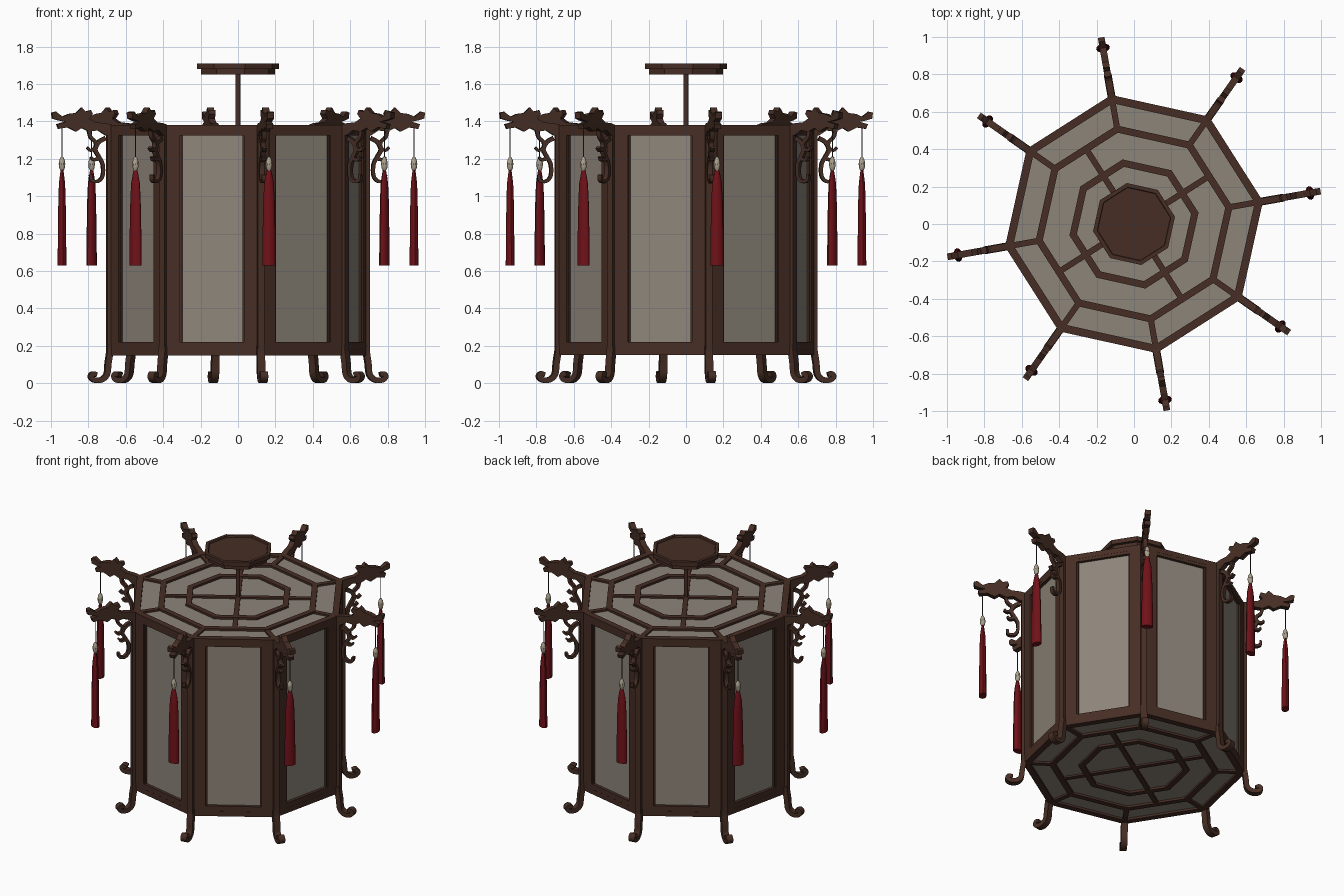
import bpy, bmesh, math
from mathutils import Matrix, Vector

if "Cube" in bpy.data.objects:
    bpy.data.objects.remove(bpy.data.objects["Cube"])

def mat(name, c):
    m = bpy.data.materials.new(name)
    m.diffuse_color = (*c, 1)
    m.use_nodes = True
    m.node_tree.nodes["Principled BSDF"].inputs["Base Color"].default_value = m.diffuse_color
    return m

WOOD = mat("dark_wood", (0.062, 0.027, 0.018))
PAPER = mat("paper_panel", (0.27, 0.235, 0.195))
RED = mat("red_silk", (0.16, 0.006, 0.009))
CREAM = mat("cream_bead", (0.42, 0.36, 0.27))
CORD = mat("grey_cord", (0.05, 0.045, 0.04))
START = math.radians(10)
R = 0.70
APO = R * math.cos(math.pi / 8)
HALF = R * math.sin(math.pi / 8)

def finish(bm, name, material, angle=0.0, smooth=False):
    bmesh.ops.recalc_face_normals(bm, faces=bm.faces)
    me = bpy.data.meshes.new(name)
    bm.to_mesh(me)
    bm.free()
    me.materials.append(material)
    if smooth:
        for p in me.polygons:
            p.use_smooth = True
        me.set_sharp_from_angle(angle=math.radians(35))
    ob = bpy.data.objects.new(name, me)
    ob.rotation_euler.z = angle
    bpy.context.collection.objects.link(ob)
    return ob

def add_box(bm, lo, hi):
    c = [(a + b) / 2 for a, b in zip(lo, hi)]
    s = [b - a for a, b in zip(lo, hi)]
    bmesh.ops.create_cube(bm, size=1, matrix=Matrix.Translation(c) @ Matrix.Diagonal((*s, 1)))

def lathe(bm, rings, n=8, sx=1, sy=1, cx=0, closed=False):
    """Stack of n-sided rings (radius, z); closed joins the last ring to the first."""
    loops = [[bm.verts.new((cx + sx * r * math.cos(2 * math.pi * i / n),
                            sy * r * math.sin(2 * math.pi * i / n), z)) for i in range(n)]
             for r, z in rings]
    pairs = list(zip(loops, loops[1:])) + ([(loops[-1], loops[0])] if closed else [])
    for a, b in pairs:
        for i in range(n):
            j = (i + 1) % n
            bm.faces.new((a[i], a[j], b[j], b[i]))
    if not closed:
        bm.faces.new(loops[0])
        bm.faces.new(loops[-1])

def ring(bm, ro, ri, z0, z1):
    lathe(bm, [(ro, z0), (ro, z1), (ri, z1), (ri, z0)], closed=True)

def add_plate(bm, pts, w):
    """Flat outline in the radial plane (r, z), extruded sideways."""
    a = [bm.verts.new((r, -w / 2, z)) for r, z in pts]
    b = [bm.verts.new((r, w / 2, z)) for r, z in pts]
    bm.faces.new(a)
    bm.faces.new(b)
    for i in range(len(a)):
        j = (i + 1) % len(a)
        bm.faces.new((a[i], a[j], b[j], b[i]))

def add_ribbon(bm, pts, t0, t1, w):
    """Curved bar following a smoothed path in the radial plane."""
    P = [Vector(p) for p in pts]
    P = [2 * P[0] - P[1]] + P + [2 * P[-1] - P[-2]]
    path = []
    for i in range(1, len(P) - 2):
        a, b, c, d = P[i - 1:i + 3]
        for s in range(4):
            t = s / 4
            path.append(0.5 * (2 * b + (c - a) * t + (2 * a - 5 * b + 4 * c - d) * t * t
                               + (3 * b - a - 3 * c + d) * t ** 3))
    path.append(P[-2])
    prev = None
    n = len(path) - 1
    for i, p in enumerate(path):
        d = (path[min(i + 1, n)] - path[max(i - 1, 0)]).normalized()
        h = Vector((-d.y, d.x)) * (t0 + (t1 - t0) * i / n) / 2
        q = [bm.verts.new(v) for v in (
            (p.x + h.x, -w / 2, p.y + h.y), (p.x + h.x, w / 2, p.y + h.y),
            (p.x - h.x, w / 2, p.y - h.y), (p.x - h.x, -w / 2, p.y - h.y))]
        if prev:
            for k in range(4):
                bm.faces.new((prev[k], prev[(k + 1) % 4], q[(k + 1) % 4], q[k]))
        else:
            bm.faces.new(q)
        prev = q
    bm.faces.new(prev)

# Top and bottom lattices: three octagon rings, eight spokes, a central cross
for name, z0, z1, zp in (("top", 1.345, 1.38, 1.362), ("bottom", 0.15, 0.185, 0.168)):
    bm = bmesh.new()
    ring(bm, R, 0.655, z0, z1)
    ring(bm, 0.535, 0.495, z0, z1)
    ring(bm, 0.35, 0.31, z0, z1)
    for k in range(8):
        tmp = bmesh.new()
        add_box(tmp, (0.50, -0.016, z0 + 0.002), (0.68, 0.016, z1 - 0.002))
        if k % 2 == 0:
            half = Matrix.Rotation(math.pi / 8, 4, 'Z')
            before = set(tmp.verts)
            add_box(tmp, (0, -0.016, z0 + 0.003), (0.48, 0.016, z1 - 0.003))
            bmesh.ops.transform(tmp, matrix=half, verts=[v for v in tmp.verts if v not in before])
        tmp.transform(Matrix.Rotation(k * math.pi / 4, 4, 'Z'))
        me = bpy.data.meshes.new("tmp")
        tmp.to_mesh(me)
        tmp.free()
        bm.from_mesh(me)
        bpy.data.meshes.remove(me)
    finish(bm, name + "_lattice", WOOD, START)
    bm = bmesh.new()
    lathe(bm, [(0.67, zp - 0.004), (0.67, zp + 0.004)])
    finish(bm, name + "_panel", PAPER, START)

# Ceiling plate and hanging rod
bm = bmesh.new()
lathe(bm, [(0.20, 1.65), (0.20, 1.68), (0.222, 1.68), (0.222, 1.71), (0.20, 1.71), (0.197, 1.70)])
finish(bm, "ceiling_plate", WOOD, START)
bm = bmesh.new()
lathe(bm, [(0.014, 1.35), (0.014, 1.66)], 12)
finish(bm, "hanging_rod", WOOD, 0, True)

HEAD = [(0.64, 1.34), (0.66, 1.375), (0.72, 1.39), (0.775, 1.395), (0.81, 1.415), (0.79, 1.44),
        (0.80, 1.46), (0.83, 1.452), (0.85, 1.475), (0.88, 1.445), (0.92, 1.44), (0.955, 1.425),
        (0.99, 1.452), (1.012, 1.447), (1.008, 1.415), (0.975, 1.405), (0.94, 1.398),
        (0.985, 1.385), (0.975, 1.36), (0.925, 1.368), (0.88, 1.345), (0.85, 1.365),
        (0.81, 1.345), (0.76, 1.352), (0.72, 1.325)]
SCROLL_TOP = [(0.82, 1.26), (0.80, 1.245), (0.775, 1.26), (0.775, 1.29), (0.80, 1.315), (0.81, 1.35)]
SCROLL_LOW = [(0.72, 1.31), (0.755, 1.29), (0.775, 1.25), (0.755, 1.21), (0.735, 1.17), (0.735, 1.11),
              (0.76, 1.08), (0.795, 1.085), (0.80, 1.115)]
LEG = [(0.69, 0.20), (0.705, 0.11), (0.712, 0.05), (0.74, 0.02), (0.78, 0.018), (0.80, 0.035),
       (0.79, 0.052), (0.768, 0.046)]

for k in range(8):
    va = START + k * math.pi / 4
    fa = va + math.pi / 8
    n = f"_{k + 1}"
    # Side frame with a recessed paper panel
    bm = bmesh.new()
    for s in (-1, 1):
        y0, y1 = sorted((s * 0.175, s * (HALF - 0.002)))
        add_box(bm, (APO - 0.04, y0, 0.15), (APO, y1, 1.38))
        y0, y1 = sorted((s * 0.165, s * 0.18))
        add_box(bm, (APO - 0.035, y0, 0.22), (APO - 0.01, y1, 1.33))
    add_box(bm, (APO - 0.04, -0.18, 0.15), (APO - 0.001, 0.18, 0.22))
    add_box(bm, (APO - 0.04, -0.18, 1.325), (APO - 0.001, 0.18, 1.379))
    finish(bm, "side_frame" + n, WOOD, fa)
    bm = bmesh.new()
    add_box(bm, (APO - 0.029, -0.17, 0.20), (APO - 0.021, 0.17, 1.34))
    finish(bm, "side_panel" + n, PAPER, fa)
    # Corner post
    bm = bmesh.new()
    add_box(bm, (0.655, -0.018, 0.15), (0.712, 0.018, 1.375))
    finish(bm, "corner_post" + n, WOOD, va)
    # Carved beast-head arm
    bm = bmesh.new()
    add_plate(bm, HEAD, 0.036)
    finish(bm, "carved_arm" + n, WOOD, va)
    # Scroll bracket under the arm
    bm = bmesh.new()
    add_ribbon(bm, SCROLL_TOP, 0.014, 0.02, 0.026)
    add_ribbon(bm, SCROLL_LOW, 0.024, 0.016, 0.026)
    add_ribbon(bm, [(0.76, 1.20), (0.785, 1.195), (0.80, 1.21)], 0.02, 0.012, 0.026)
    finish(bm, "scroll_bracket" + n, WOOD, va, True)
    # Curled leg
    bm = bmesh.new()
    add_ribbon(bm, LEG, 0.034, 0.024, 0.042)
    finish(bm, "curled_leg" + n, WOOD, va, True)
    # Tassel: cord, bead and flattened skirt
    bm = bmesh.new()
    lathe(bm, [(0.003, 1.20), (0.003, 1.38)], 6, cx=0.955)
    finish(bm, "tassel_cord" + n, CORD, va)
    bm = bmesh.new()
    lathe(bm, [(0.008, 1.135), (0.015, 1.15), (0.018, 1.172), (0.014, 1.195), (0.006, 1.21)],
          10, cx=0.955)
    finish(bm, "tassel_bead" + n, CREAM, va, True)
    bm = bmesh.new()
    lathe(bm, [(0.037, 0.63), (0.035, 0.80), (0.031, 0.98), (0.026, 1.07), (0.015, 1.125), (0.009, 1.145)],
          12, sx=0.64, cx=0.955)
    finish(bm, "tassel_skirt" + n, RED, va, True)
